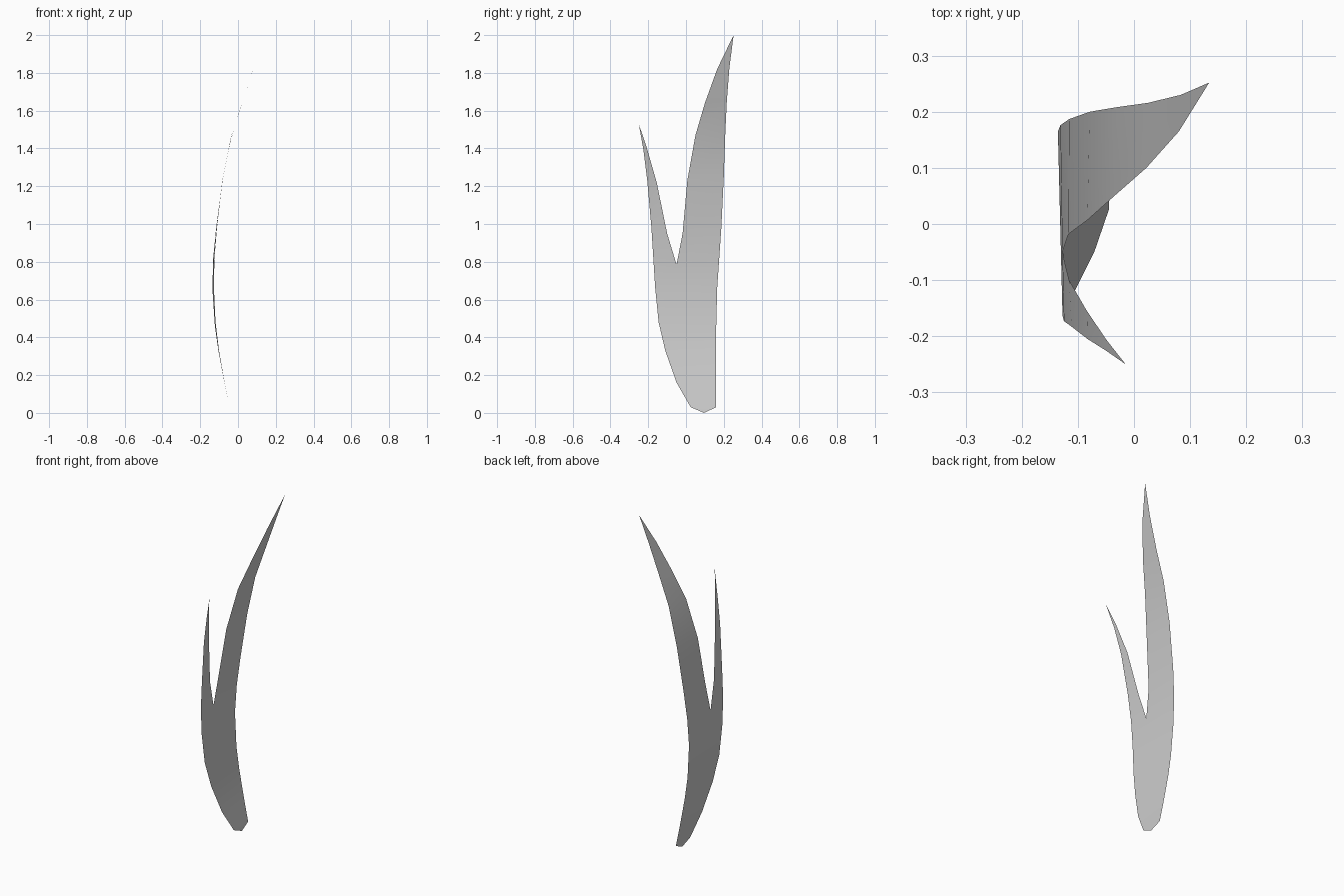
import bpy

if "Cube" in bpy.data.objects:
    bpy.data.objects.remove(bpy.data.objects["Cube"])

# Bend of the leaf: height -> sideways offset
BEND = [(0, -.041), (.03, -.045), (.16, -.071), (.33, -.102), (.47, -.121), (.66, -.1315),
        (.82, -.128), (.95, -.117), (1.23, -.083), (1.47, -.035), (1.64, .022),
        (1.82, .08), (2.0, .134)]


def bend(y, z):
    for (z0, x0), (z1, x1) in zip(BEND, BEND[1:]):
        if z <= z1:
            x = x0 + (x1 - x0) * (z - z0) / (z1 - z0)
            break
    # slight twist around the widest part
    return x - .025 * y * max(0, 1 - abs(z - .66) / .6)


# Each strip is a list of rows: (left y, left z, right y, right z)
base = [(.025, .03, .16, .03), (-.05, .16, .16, .16), (-.11, .33, .16, .33),
        (-.145, .48, .16, .46), (-.163, .66, .165, .66)]
short_prong = [(-.163, .66, -.05, .66), (-.173, .82, -.05, .785), (-.183, .98, -.1, .95),
               (-.205, 1.23, -.155, 1.22), (-.225, 1.39, -.208, 1.405)]
tall_prong = [(-.05, .66, .165, .66), (-.05, .785, .176, .82), (-.018, .95, .187, .98),
              (.007, 1.23, .2, 1.25), (.05, 1.47, .208, 1.48), (.1, 1.64, .216, 1.65),
              (.165, 1.82, .23, 1.83)]

verts, faces, index = [], [], {}


def vert(y, z):
    key = (round(y, 4), round(z, 4))
    if key not in index:
        index[key] = len(verts)
        verts.append((bend(y, z), y, z))
    return index[key]


def strip(rows, tip=None):
    for a, b in zip(rows, rows[1:]):
        faces.append([vert(*a[:2]), vert(*a[2:]), vert(*b[2:]), vert(*b[:2])])
    if tip:
        last = rows[-1]
        faces.append([vert(*last[:2]), vert(*last[2:]), vert(*tip)])


strip(base[:-1])
# Last base row is split where the two prongs part
l, r = base[-2], base[-1]
faces.append([vert(*l[:2]), vert(*l[2:]), vert(*r[2:]), vert(-.05, .66), vert(*r[:2])])
strip(short_prong, (-.25, 1.53))
strip(tall_prong, (.252, 2.0))
# Rounded foot
faces.append([vert(.025, .03), vert(.095, 0), vert(.16, .03)])

mesh = bpy.data.meshes.new("forked_leaf")
mesh.from_pydata(verts, [], faces)
mesh.update()
leaf = bpy.data.objects.new("forked_leaf", mesh)
bpy.context.collection.objects.link(leaf)
mesh.shade_smooth()
